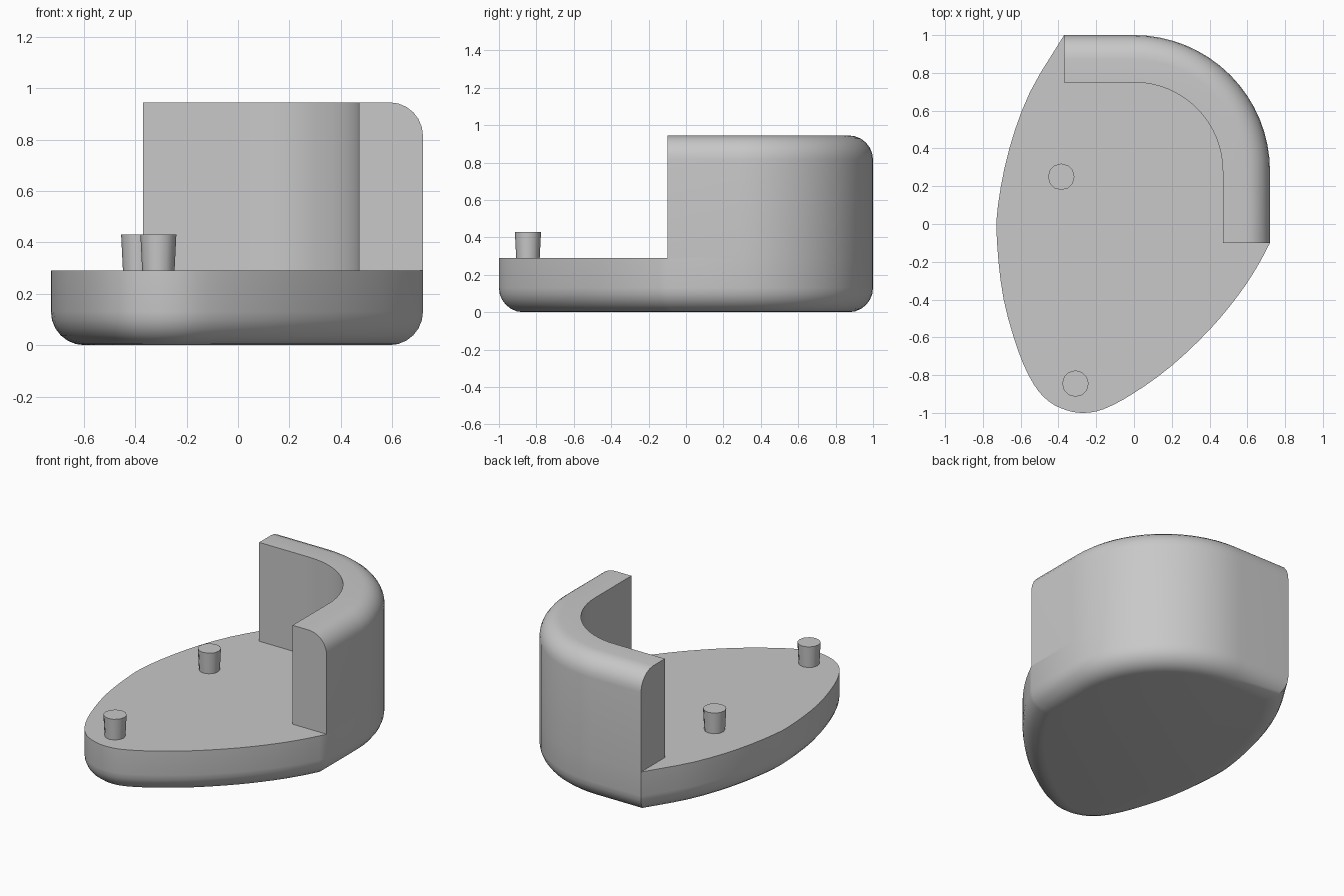
import bpy
import bmesh
from math import sin, cos, pi, radians
from mathutils import Vector

cube = bpy.data.objects.get("Cube")
if cube:
    bpy.data.objects.remove(cube)

FLOOR, TOP, ROUND, WALL = 0.29, 0.945, 0.13, 0.25
STEPS = 6

grey = bpy.data.materials.new("plain_grey")
grey.use_nodes = True
grey.diffuse_color = (0.58, 0.58, 0.58, 1)
grey.node_tree.nodes["Principled BSDF"].inputs["Base Color"].default_value = grey.diffuse_color


def finish(name, bm):
    bmesh.ops.recalc_face_normals(bm, faces=bm.faces)
    mesh = bpy.data.meshes.new(name)
    bm.to_mesh(mesh)
    bm.free()
    obj = bpy.data.objects.new(name, mesh)
    bpy.context.collection.objects.link(obj)
    mesh.materials.append(grey)
    bpy.ops.object.select_all(action='DESELECT')
    obj.select_set(True)
    bpy.context.view_layer.objects.active = obj
    bpy.ops.object.shade_smooth_by_angle(angle=radians(30))
    return obj


def loft(bm, loops, closed):
    """Skin between point loops and cap the first and last."""
    rings = [[bm.verts.new(p) for p in loop] for loop in loops]
    n = len(rings[0])
    for a, b in zip(rings, rings[1:]):
        for i in range(n if closed else n - 1):
            j = (i + 1) % n
            bm.faces.new((a[i], a[j], b[j], b[i]))
    bm.faces.new(rings[0])
    bm.faces.new(rings[-1])


def smooth_path(points, sub=3):
    """Catmull-Rom curve through the points."""
    p = [Vector(q) for q in points]
    p = [2 * p[0] - p[1]] + p + [2 * p[-1] - p[-2]]
    out = []
    for a, b, c, d in zip(p, p[1:], p[2:], p[3:]):
        for k in range(sub):
            t = k / sub
            out.append(0.5 * (2 * b + (c - a) * t + (2 * a - 5 * b + 4 * c - d) * t * t
                              + (3 * b - a - 3 * c + d) * t ** 3))
    return out + [p[-2]]


def inset(loop, dist):
    """Mitred inward offset of a counter-clockwise loop."""
    out = []
    for i, p in enumerate(loop):
        e1 = (p - loop[i - 1]).normalized()
        e2 = (loop[(i + 1) % len(loop)] - p).normalized()
        n1, n2 = Vector((-e1.y, e1.x)), Vector((-e2.y, e2.x))
        out.append(p + (n1 + n2) * dist / (1 + n1.dot(n2)))
    return out


# Back path shared by the base and the wall: point and outward direction
centre, radius = Vector((0, 0.28)), 0.72
back = [(Vector((0.72, -0.1)), Vector((1, 0)))]
for k in range(17):
    d = Vector((cos(pi / 2 * k / 16), sin(pi / 2 * k / 16)))
    back.append((centre + d * radius, d))
back.append((Vector((-0.37, 1)), Vector((0, 1))))

# Base slab: leaf-shaped outline with a rounded lower edge
side = smooth_path([(-0.37, 1), (-0.55, 0.7), (-0.66, 0.4), (-0.72, 0.1), (-0.725, -0.1),
                    (-0.69, -0.4), (-0.61, -0.68), (-0.53, -0.85), (-0.45, -0.94),
                    (-0.36, -0.985), (-0.27, -1), (-0.16, -0.98), (0, -0.895),
                    (0.2, -0.75), (0.4, -0.56), (0.55, -0.38), (0.65, -0.23), (0.72, -0.1)])
outline = [p for p, d in back] + side[1:-1]
loops = []
for k in range(STEPS + 1):
    a = pi / 2 * k / STEPS
    z = ROUND * (1 - cos(a))
    loops.append([(p.x, p.y, z) for p in inset(outline, ROUND * (1 - sin(a)))])
loops.append([(p.x, p.y, FLOOR) for p in outline])
bm = bmesh.new()
loft(bm, loops, True)
finish("base_slab", bm)

# Curved back wall: section of inward depth and height, rounded on the outer top
section = [(WALL, FLOOR), (WALL, TOP)]
for k in range(STEPS + 1):
    a = pi / 2 * k / STEPS
    section.append((ROUND * (1 - sin(a)), TOP - ROUND * (1 - cos(a))))
section.append((0, FLOOR))
bm = bmesh.new()
loft(bm, [[(*(p - d * depth), z) for depth, z in section] for p, d in back], True)
finish("back_wall", bm)

# Two small tapered pegs
for name, x, y in (("middle_peg", -0.385, 0.25), ("front_peg", -0.31, -0.845)):
    bm = bmesh.new()
    bmesh.ops.create_cone(bm, cap_ends=True, segments=12, radius1=0.062,
                          radius2=0.07, depth=0.16)
    bmesh.ops.translate(bm, verts=bm.verts, vec=(x, y, 0.35))
    finish(name, bm)
